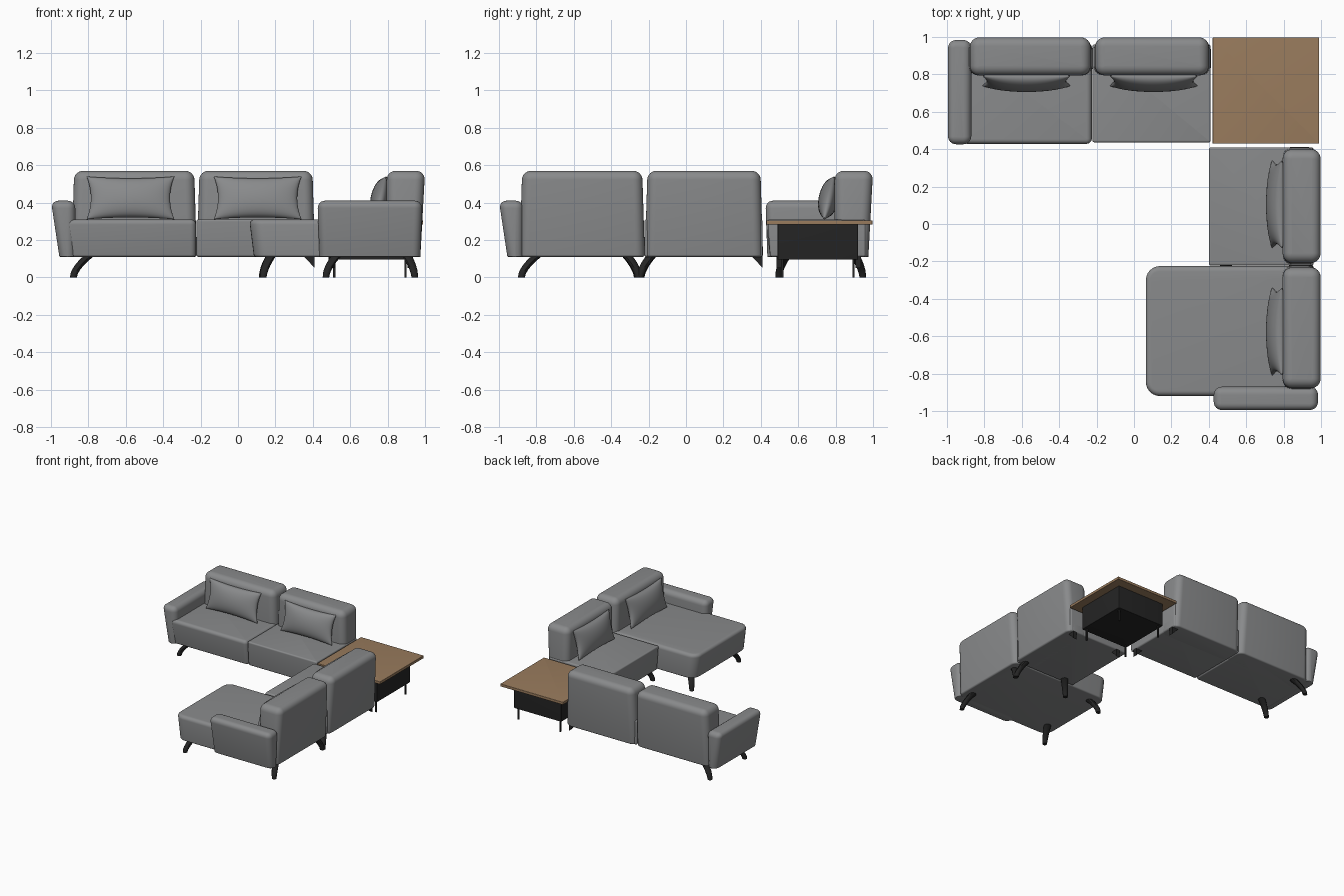
import bpy, bmesh, math
from mathutils import Matrix, Vector

if "Cube" in bpy.data.objects:
    bpy.data.objects.remove(bpy.data.objects["Cube"], do_unlink=True)


def material(name, rgb, rough=0.8):
    m = bpy.data.materials.new(name)
    m.use_nodes = True
    m.diffuse_color = (*rgb, 1)
    node = next(n for n in m.node_tree.nodes if n.type == 'BSDF_PRINCIPLED')
    node.inputs["Base Color"].default_value = (*rgb, 1)
    node.inputs["Roughness"].default_value = rough
    return m


FABRIC = material("grey fabric", (0.25, 0.255, 0.26))
WOOD = material("warm wood", (0.32, 0.2, 0.11))
BLACK = material("black metal", (0.018, 0.018, 0.018))


def finish(bm, name, mat, swap=False, angle=40):
    """Turn a bmesh into an object; swap exchanges x and y for the side wing."""
    if swap:
        for v in bm.verts:
            v.co.x, v.co.y = v.co.y, v.co.x
    bmesh.ops.recalc_face_normals(bm, faces=bm.faces[:])
    me = bpy.data.meshes.new(name)
    bm.to_mesh(me)
    bm.free()
    me.materials.append(mat)
    ob = bpy.data.objects.new(name, me)
    bpy.context.collection.objects.link(ob)
    bpy.ops.object.select_all(action='DESELECT')
    ob.select_set(True)
    bpy.context.view_layer.objects.active = ob
    bpy.ops.object.shade_smooth_by_angle(angle=math.radians(angle))
    return ob


def soft_block(name, u, v, z, side_r, top_r, mat=FABRIC, swap=False,
               low_u=(0, 0), low_v=(0, 0), high_u=0, base_r=0.012):
    """Upholstered box: insets at foot and top, rounded corners and rims."""
    bm = bmesh.new()
    bmesh.ops.create_cube(bm, size=1)
    for p in bm.verts:
        i, j, k = (int(c > 0) for c in p.co)
        p.co = (u[i], v[j], z[k])
        if k:
            p.co.x += high_u * (1 - 2 * i)
        else:
            p.co.x += low_u[i]
            p.co.y += low_v[j]

    def round_edges(test, r):
        if r:
            edges = [e for e in bm.edges if test(*(w.co.z for w in e.verts))]
            bmesh.ops.bevel(bm, geom=edges, offset=r, segments=6, profile=0.5,
                            affect='EDGES', clamp_overlap=True)

    round_edges(lambda a, b: abs(a - b) > 0.01, side_r)
    round_edges(lambda a, b: min(a, b) > z[1] - 0.001, top_r)
    round_edges(lambda a, b: max(a, b) < z[0] + 0.001, base_r)
    return finish(bm, name, mat, swap)


def pillow(name, centre_u, swap):
    """Plump cushion with pulled-out corners, leaning on the backrest."""
    n, m = 28, 18
    lean = Matrix.Rotation(math.radians(-13), 4, 'X')
    bm = bmesh.new()
    for side in (-1, 1):
        rows = []
        for j in range(m + 1):
            row = []
            for i in range(n + 1):
                s = math.sin(math.pi / 2 * (2 * i / n - 1))
                t = math.sin(math.pi / 2 * (2 * j / m - 1))
                x = 0.235 * s * (1 - 0.1 * (1 - t * t))
                h = 0.118 * t * (1 - 0.1 * (1 - s * s))
                puff = 0.055 * max(0, (1 - s * s) * (1 - t * t)) ** 0.45
                co = lean @ Vector((x, side * puff, h))
                row.append(bm.verts.new(co + Vector((centre_u, 0.765, 0.425))))
            rows.append(row)
        for a, b in zip(rows, rows[1:]):
            for i in range(n):
                bm.faces.new((a[i], a[i + 1], b[i + 1], b[i]))
    bmesh.ops.remove_doubles(bm, verts=bm.verts[:], dist=0.0002)
    return finish(bm, name, FABRIC, swap, 60)


def leg(name, top, foot, swap):
    """Curved tapering leg swept from the frame down to a splayed foot."""
    bm = bmesh.new()
    top, foot = Vector((*top, 0.12)), Vector((*foot, 0))
    rings = []
    for k in range(7):
        f = k / 6
        bend = 1 - (1 - f) ** 1.7
        c = Vector((top.x + (foot.x - top.x) * bend,
                    top.y + (foot.y - top.y) * bend, top.z * (1 - f)))
        r = 0.029 - 0.011 * f
        rings.append([bm.verts.new(c + Vector((r * math.cos(a), r * math.sin(a), 0)))
                      for a in (math.tau * q / 10 for q in range(10))])
    for a, b in zip(rings, rings[1:]):
        for q in range(10):
            bm.faces.new((a[q], a[q - 1], b[q - 1], b[q]))
    bm.faces.new(rings[0])
    bm.faces.new(rings[-1])
    return finish(bm, name, BLACK, swap)


def bracket(name, v, swap):
    """Small wedge under the frame where a wing meets the table."""
    bm = bmesh.new()
    outline = [(0.35, 0.115), (0.41, 0.115), (0.41, 0.05)]
    ends = [[bm.verts.new((a, v + d, b)) for a, b in outline] for d in (-0.015, 0.015)]
    for ring in ends:
        bm.faces.new(ring)
    for q in range(3):
        bm.faces.new((ends[0][q], ends[0][q - 1], ends[1][q - 1], ends[1][q]))
    return finish(bm, name, BLACK, swap)


# Two wings: the side wing is the rear one with x and y exchanged
for wing, swap in (("rear", False), ("side", True)):
    soft_block(wing + "_arm", (-1.0, -0.87), (0.425, 0.985), (0.11, 0.41),
               0.045, 0.04, swap=swap, low_u=(0.045, 0), low_v=(0.01, -0.01))
    # Seats, with the end seat of the side wing drawn out into a chaise
    front = 0.06 if swap else 0.425
    soft_block(wing + "_end_seat", (-0.92, -0.225), (front, 0.96), (0.11, 0.31),
               0.075 if swap else 0.03, 0.028, swap=swap, low_v=(0.025, 0))
    soft_block(wing + "_inner_seat", (-0.222, 0.41), (0.435 if not swap else 0.4, 0.96),
               (0.11, 0.31), 0.012, 0.022, swap=swap, low_v=(0.015, 0))
    # Backrests reaching down to the frame
    for part, u in (("end", (-0.89, -0.22)), ("inner", (-0.22, 0.412))):
        soft_block(f"{wing}_{part}_back", u, (0.795, 1.0), (0.11, 0.57), 0.05, 0.048,
                   swap=swap, low_v=(0, -0.025), high_u=0.014)
    pillow(wing + "_end_pillow", -0.575, swap)
    pillow(wing + "_inner_pillow", 0.105, swap)
    # Outer legs
    leg(wing + "_outer_back_leg", (-0.79, 0.9), (-0.88, 0.945), swap)
    v = 0.18 if swap else 0.54
    leg(wing + "_outer_front_leg", (-0.79, v), (-0.88, v - 0.045), swap)
    for where, v in (("front", 0.5), ("back", 0.92)):
        bracket(f"{wing}_{where}_bracket", v, swap)

# Middle legs of the chaise wing, pairs meeting at the foot
leg("chaise_inner_front_leg", (-0.32, 0.18), (-0.26, 0.13), True)
leg("seat_front_leg", (-0.18, 0.53), (-0.24, 0.47), True)
leg("chaise_inner_back_leg", (-0.32, 0.9), (-0.255, 0.945), True)
leg("seat_back_leg", (-0.18, 0.9), (-0.245, 0.945), True)

# Corner table
soft_block("table_top", (0.42, 0.99), (0.43, 0.997), (0.283, 0.305), 0.004, 0.003,
           mat=WOOD, base_r=0.003)
soft_block("table_box", (0.49, 0.92), (0.49, 0.92), (0.095, 0.283), 0.006, 0,
           mat=BLACK, base_r=0.004)
for i, x in enumerate((0.515, 0.895)):
    for j, y in enumerate((0.515, 0.895)):
        soft_block(f"table_leg_{i}{j}", (x - 0.006, x + 0.006), (y - 0.006, y + 0.006),
                   (0, 0.1), 0, 0, mat=BLACK, base_r=0)
